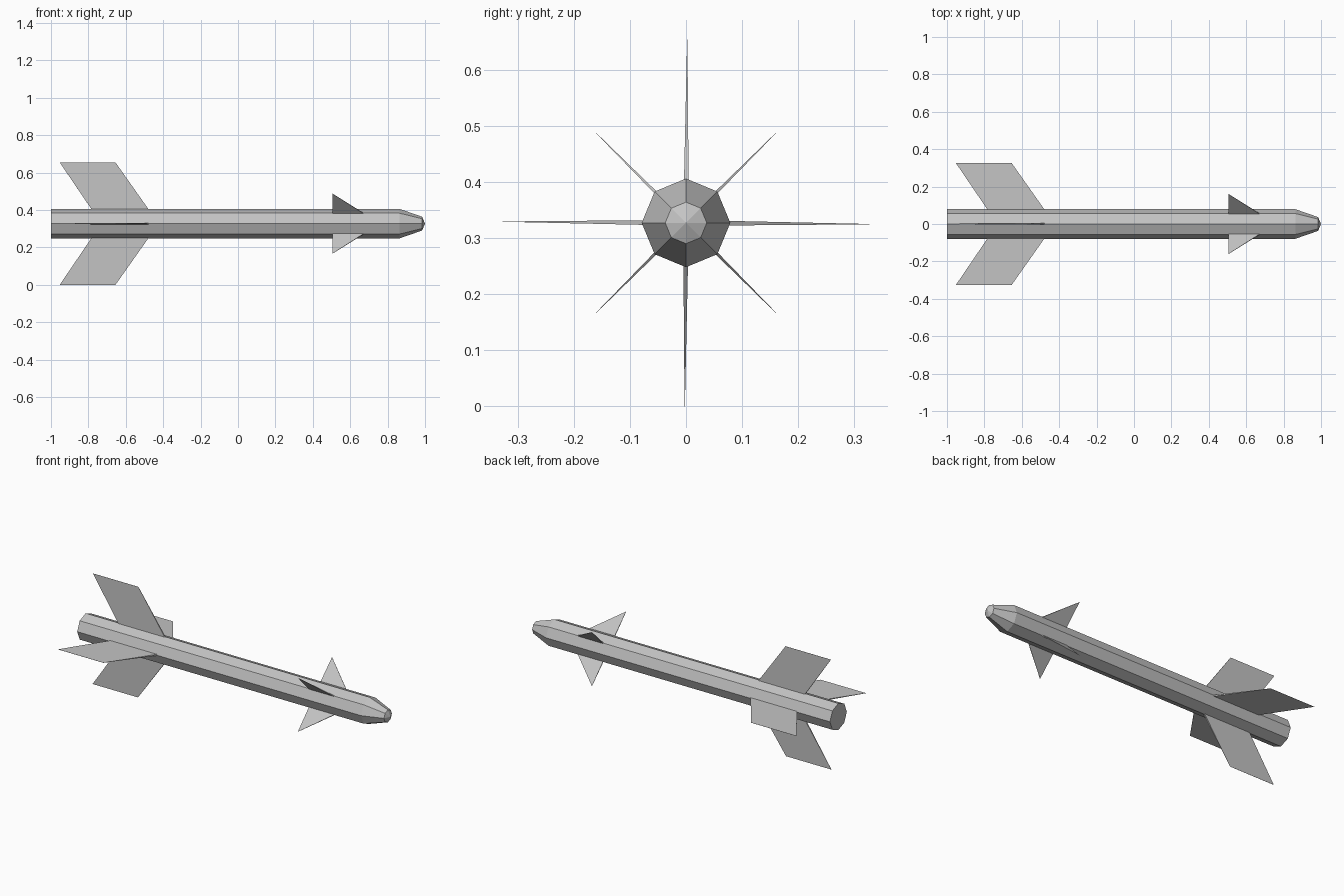
import bpy, bmesh, math
from mathutils import Matrix

if "Cube" in bpy.data.objects:
    bpy.data.objects.remove(bpy.data.objects["Cube"])

SIDES = 8
AXIS_Z = 0.327

grey = bpy.data.materials.new("light grey")
grey.use_nodes = True
colour = (0.55, 0.55, 0.55, 1)
grey.diffuse_color = colour
bsdf = grey.node_tree.nodes["Principled BSDF"]
bsdf.inputs["Base Color"].default_value = colour
bsdf.inputs["Roughness"].default_value = 0.8


def finish(bm, name):
    """Turn a bmesh into a flat shaded object on the long axis."""
    bmesh.ops.recalc_face_normals(bm, faces=bm.faces)
    mesh = bpy.data.meshes.new(name)
    bm.to_mesh(mesh)
    bm.free()
    mesh.materials.append(grey)
    obj = bpy.data.objects.new(name, mesh)
    obj.location.z = AXIS_Z
    bpy.context.collection.objects.link(obj)


def build_body():
    """Eight-sided tube with a tapered nose and a shallow pointed tip."""
    bm = bmesh.new()
    rings = []
    for x, radius in ((-1, 0.079), (0.863, 0.079), (0.984, 0.037)):
        angles = [math.tau * i / SIDES for i in range(SIDES)]
        rings.append([bm.verts.new((x, radius * math.cos(a), radius * math.sin(a)))
                      for a in angles])
    for a, b in zip(rings, rings[1:]):
        for i in range(SIDES):
            j = (i + 1) % SIDES
            bm.faces.new((a[i], a[j], b[j], b[i]))
    bm.faces.new(rings[0])
    tip = bm.verts.new((1, 0, 0))
    for i in range(SIDES):
        bm.faces.new((rings[-1][i], rings[-1][(i + 1) % SIDES], tip))
    finish(bm, "body")


def build_fin(name, outline, angle):
    """Thin wedge from an (x, radius) outline, thick at the root, sharp at the tip."""
    bm = bmesh.new()
    tip_radius = max(r for x, r in outline)
    sides = []
    for sign in (-1, 1):
        sides.append([bm.verts.new((x, r, sign * (0.0003 + 0.015 * (tip_radius - r))))
                      for x, r in outline])
    low, high = sides
    bm.faces.new(low)
    bm.faces.new(high)
    for i in range(len(outline)):
        j = (i + 1) % len(outline)
        bm.faces.new((low[i], low[j], high[j], high[i]))
    bm.transform(Matrix.Rotation(math.radians(angle), 4, "X"))
    finish(bm, name)


build_body()

# Swept tail fins on the four main directions
tail_outline = ((-0.782, 0.075), (-0.477, 0.075), (-0.655, 0.327), (-0.953, 0.327))
for side, angle in (("left", 0), ("top", 90), ("right", 180), ("bottom", 270)):
    build_fin("tail_fin_" + side, tail_outline, angle - 0.4)

# Triangular steering fins on the diagonals
nose_outline = ((0.505, 0.074), (0.676, 0.074), (0.505, 0.227))
for i in range(4):
    build_fin("steering_fin_%d" % (i + 1), nose_outline, 45 + 90 * i)
